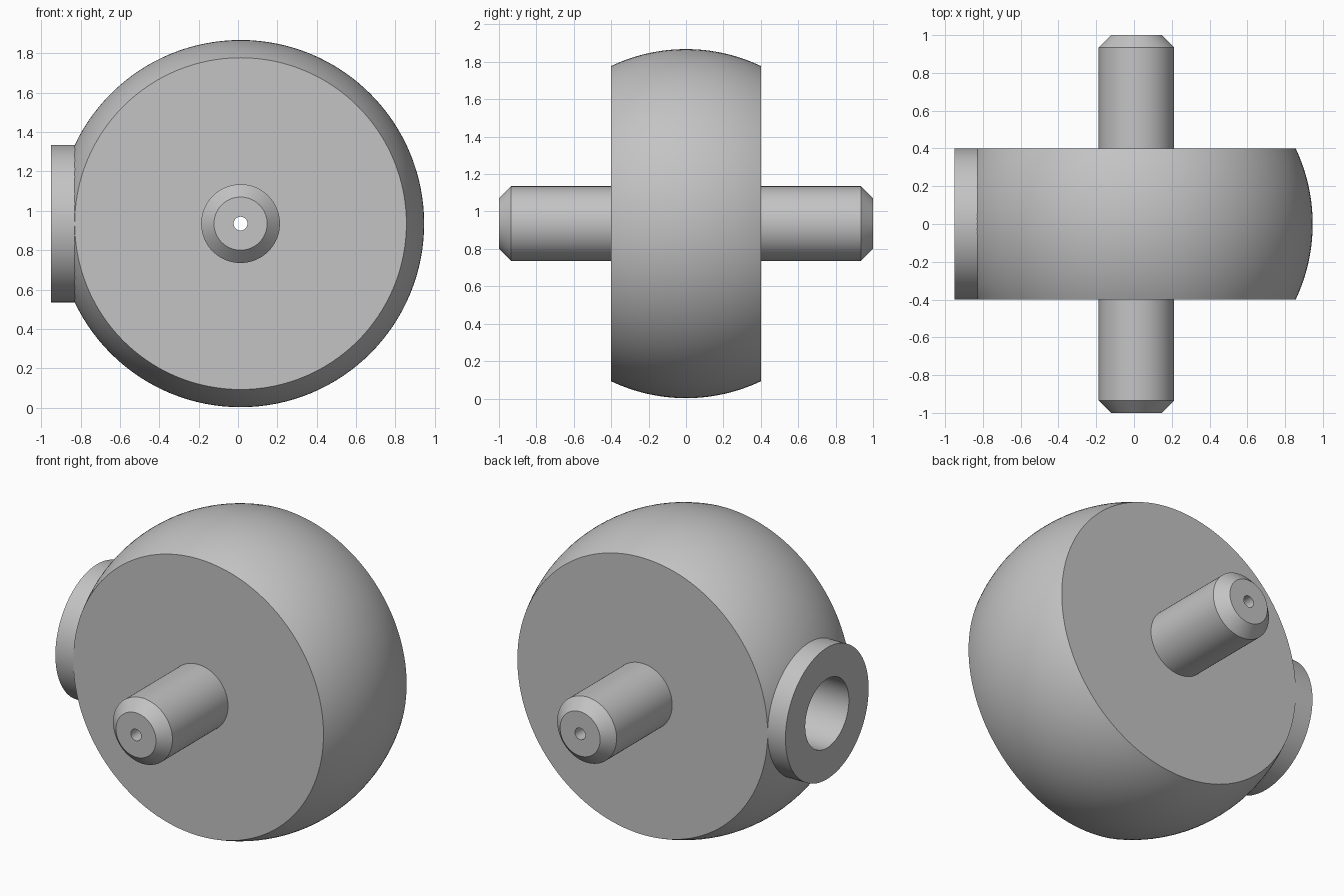
import bpy
import bmesh
from math import asin, cos, pi, radians, sin, sqrt
from mathutils import Matrix, Vector

if "Cube" in bpy.data.objects:
    bpy.data.objects.remove(bpy.data.objects["Cube"], do_unlink=True)

CENTRE = Vector((0.013, 0, 0.935))
BALL_R = 0.933
FLAT = 0.4        # half width between the two flat sides
AXLE_R = 0.2
PIN_R = 0.035     # fine hole along the axle
COLLAR_R = 0.4
BORE_R = 0.21
SEGMENTS = 128

grey = bpy.data.materials.new("plain grey")
grey.use_nodes = True
grey.diffuse_color = (0.55, 0.55, 0.55, 1)
grey.node_tree.nodes["Principled BSDF"].inputs["Base Color"].default_value = grey.diffuse_color

# Turning frames: the profile's z axis is laid along y or x
ALONG_Y = Matrix.Rotation(-pi / 2, 4, "X")
ALONG_X = Matrix.Rotation(pi / 2, 4, "Y")


def turned(name, profile, axis, closed=True):
    """Spin a (radius, distance) profile around an axis through the centre."""
    bm = bmesh.new()
    verts = [bm.verts.new((r, 0, h)) for r, h in profile]
    pairs = list(zip(verts, verts[1:]))
    if closed:
        pairs.append((verts[-1], verts[0]))
    edges = [bm.edges.new(p) for p in pairs]
    bmesh.ops.spin(bm, geom=verts + edges, cent=(0, 0, 0), axis=(0, 0, 1),
                   angle=2 * pi, steps=SEGMENTS, use_duplicate=False)
    bmesh.ops.remove_doubles(bm, verts=bm.verts, dist=1e-5)
    bm.transform(Matrix.Translation(CENTRE) @ axis)
    bmesh.ops.recalc_face_normals(bm, faces=bm.faces)
    mesh = bpy.data.meshes.new(name)
    bm.to_mesh(mesh)
    bm.free()
    mesh.materials.append(grey)
    obj = bpy.data.objects.new(name, mesh)
    bpy.context.collection.objects.link(obj)
    return obj


def select(obj):
    bpy.ops.object.select_all(action="DESELECT")
    obj.select_set(True)
    bpy.context.view_layer.objects.active = obj


# Ball with two flat sides and a fine hole through it
tilt = asin(FLAT / BALL_R)
steps = 32
arc = [-tilt + 2 * tilt * i / steps for i in range(steps + 1)]
ball = turned("ball_body",
              [(PIN_R, -FLAT)]
              + [(BALL_R * cos(a), BALL_R * sin(a)) for a in arc]
              + [(PIN_R, FLAT)], ALONG_Y)

# Blind bore from the collar side to the middle
bore = turned("bore_cutter", [(0, -1.2), (BORE_R, -1.2), (BORE_R, 0.05), (0, 0.05)],
              ALONG_X, closed=False)
bore.hide_render = True
cut = ball.modifiers.new("bore", "BOOLEAN")
cut.operation = "DIFFERENCE"
cut.solver = "EXACT"
cut.object = bore
select(ball)
bpy.ops.object.modifier_apply(modifier=cut.name)
bpy.data.objects.remove(bore, do_unlink=True)

# Chamfered, drilled axle stubs on both flat sides
parts = [ball]
for name, side in (("front_axle", -1), ("back_axle", 1)):
    outline = [(PIN_R, FLAT), (PIN_R, 1), (0.135, 1), (AXLE_R, 0.935), (AXLE_R, FLAT)]
    parts.append(turned(name, [(r, side * h) for r, h in outline], ALONG_Y, closed=False))

# Ring collar around the bore, rooted just inside the ball
root = -sqrt(BALL_R ** 2 - COLLAR_R ** 2) + 0.01
tip = -0.963
parts.append(turned("port_collar", [(BORE_R, root), (BORE_R, tip),
                                    (COLLAR_R, tip), (COLLAR_R, root)], ALONG_X))

for part in parts:
    select(part)
    bpy.ops.object.shade_smooth_by_angle(angle=radians(20))
